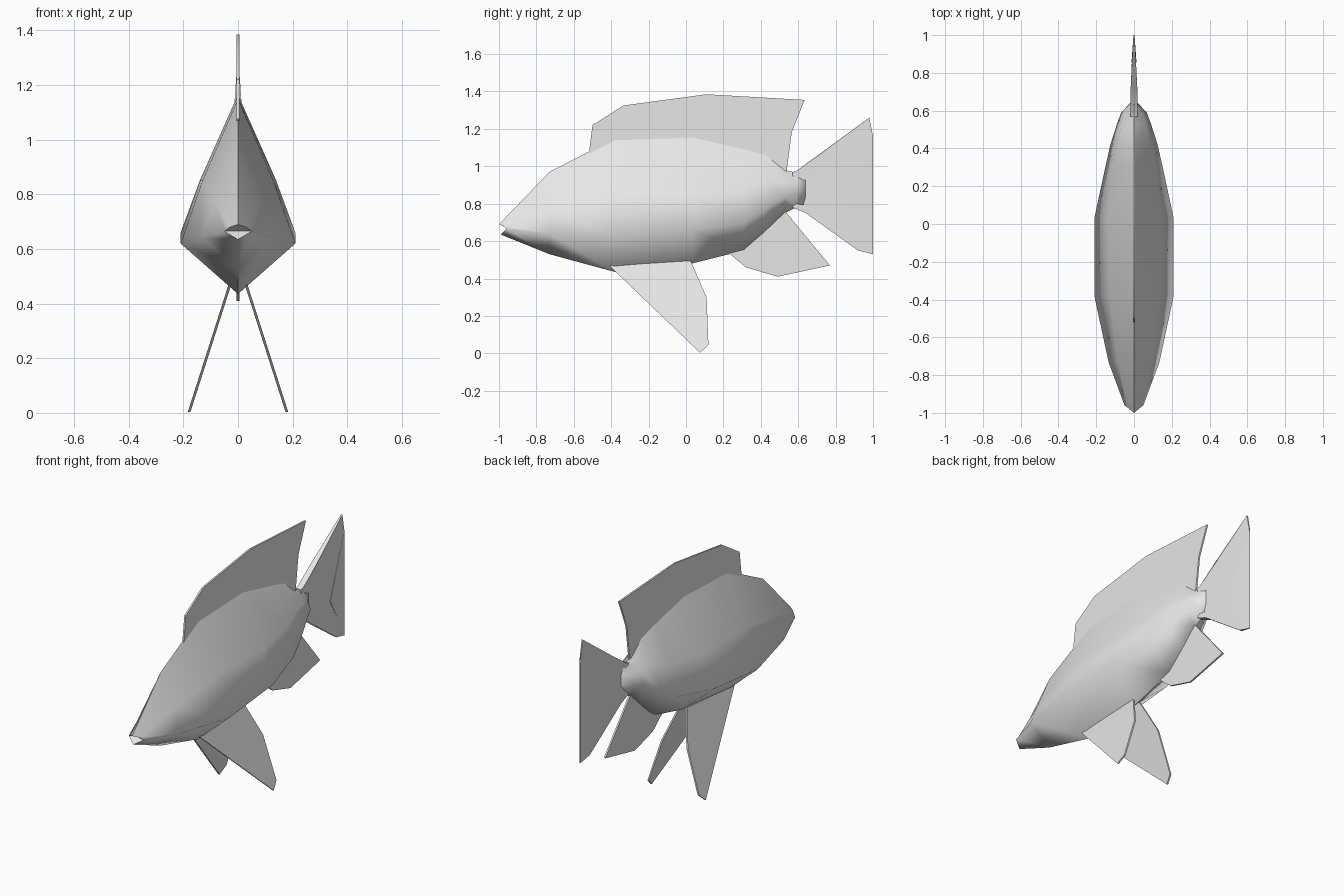
import bpy, bmesh, math
from mathutils import Vector

cube = bpy.data.objects.get("Cube")
if cube:
    bpy.data.objects.remove(cube, do_unlink=True)

grey = bpy.data.materials.new("plain_grey")
GREY = (0.8, 0.8, 0.8, 1)
grey.diffuse_color = GREY
grey.use_nodes = True
grey.node_tree.nodes["Principled BSDF"].inputs["Base Color"].default_value = GREY


def finish(name, bm, angle):
    """Turn a bmesh into a shaded, grey object."""
    bmesh.ops.recalc_face_normals(bm, faces=bm.faces)
    mesh = bpy.data.meshes.new(name)
    bm.to_mesh(mesh)
    bm.free()
    mesh.materials.append(grey)
    ob = bpy.data.objects.new(name, mesh)
    bpy.context.collection.objects.link(ob)
    bpy.ops.object.select_all(action='DESELECT')
    bpy.context.view_layer.objects.active = ob
    ob.select_set(True)
    bpy.ops.object.shade_smooth_by_angle(angle=math.radians(angle))
    return ob


def fin(name, outline, half=lambda y: 0.005, lean=lambda z: 0.0):
    """Thin plate from a (y, z) outline; half = half thickness, lean = x offset."""
    bm = bmesh.new()
    sides = [[bm.verts.new((lean(z) + s * half(y), y, z)) for y, z in outline]
             for s in (-1, 1)]
    for ring in sides:
        bm.faces.new(ring)
    n = len(outline)
    for i in range(n):
        j = (i + 1) % n
        bm.faces.new((sides[0][i], sides[0][j], sides[1][j], sides[1][i]))
    bmesh.ops.triangulate(bm, faces=[f for f in bm.faces if len(f.verts) > 4])
    return finish(name, bm, 30)


# Body: half rings of back ridge, shoulder, flank, belly ridge, mirrored in x
# (y, back z, shoulder x, shoulder z, flank x, flank z, belly z)
stations = [
    (-0.73, 0.97, 0.085, 0.77, 0.135, 0.64, 0.53),
    (-0.38, 1.15, 0.130, 0.85, 0.210, 0.62, 0.435),
    (0.03, 1.165, 0.140, 0.85, 0.210, 0.66, 0.48),
    (0.31, 1.10, 0.115, 0.88, 0.150, 0.70, 0.55),
    (0.42, 1.07, 0.090, 0.92, 0.125, 0.77, 0.645),
    (0.53, 0.98, 0.065, 0.92, 0.090, 0.84, 0.75),
    (0.59, 0.965, 0.045, 0.91, 0.068, 0.86, 0.78),
    (0.64, 0.99, 0.018, 0.92, 0.020, 0.86, 0.77),
]
halves = [[(0, -1.0, 0.69), (0.03, -0.975, 0.68), (0.05, -0.96, 0.665), (0, -0.99, 0.635)]]
halves += [[(0, y, zt), (xu, y, zu), (xs, y, zs), (0, y, zb)]
           for y, zt, xu, zu, xs, zs, zb in stations]
bm = bmesh.new()
rings = []
for half in halves:
    ring = half + [(-x, y, z) for x, y, z in reversed(half[1:3])]
    rings.append([bm.verts.new(p) for p in ring])
for a, b in zip(rings, rings[1:]):
    for i in range(6):
        j = (i + 1) % 6
        bm.faces.new((a[i], a[j], b[j], b[i]))
bm.faces.new(rings[-1])
# Open mouth: roof and floor meeting in a notch
m = rings[0]
notch = bm.verts.new((0, -0.95, 0.665))
for i in range(6):
    bm.faces.new((m[i], m[(i + 1) % 6], notch))
finish("body", bm, 75)

# Fins along the centre line
fin("dorsal_fin", [(-0.52, 1.06), (-0.50, 1.22), (-0.335, 1.325), (0.11, 1.385),
                   (0.635, 1.355), (0.565, 1.18), (0.535, 0.95), (0.38, 1.04),
                   (0.0, 1.12), (-0.38, 1.11)])
fin("anal_fin", [(0.23, 0.535), (0.32, 0.46), (0.49, 0.41), (0.77, 0.47),
                 (0.53, 0.76), (0.32, 0.60)])
fin("tail_fin", [(0.57, 0.97), (0.59, 0.975), (0.71, 1.06), (0.98, 1.26), (1.0, 1.16),
                 (0.855, 0.79), (1.0, 0.53), (0.92, 0.55), (0.64, 0.75), (0.57, 0.78)],
    half=lambda y: min(0.018, 0.003 + 0.07 * (1.0 - y)))

# Splayed pelvic fins
for name, s in (("left_pelvic_fin", 1), ("right_pelvic_fin", -1)):
    fin(name, [(-0.41, 0.468), (0.075, 0.003), (0.12, 0.045), (0.11, 0.30), (0.025, 0.495)],
        lean=lambda z: s * (0.18 - 0.32 * z))
